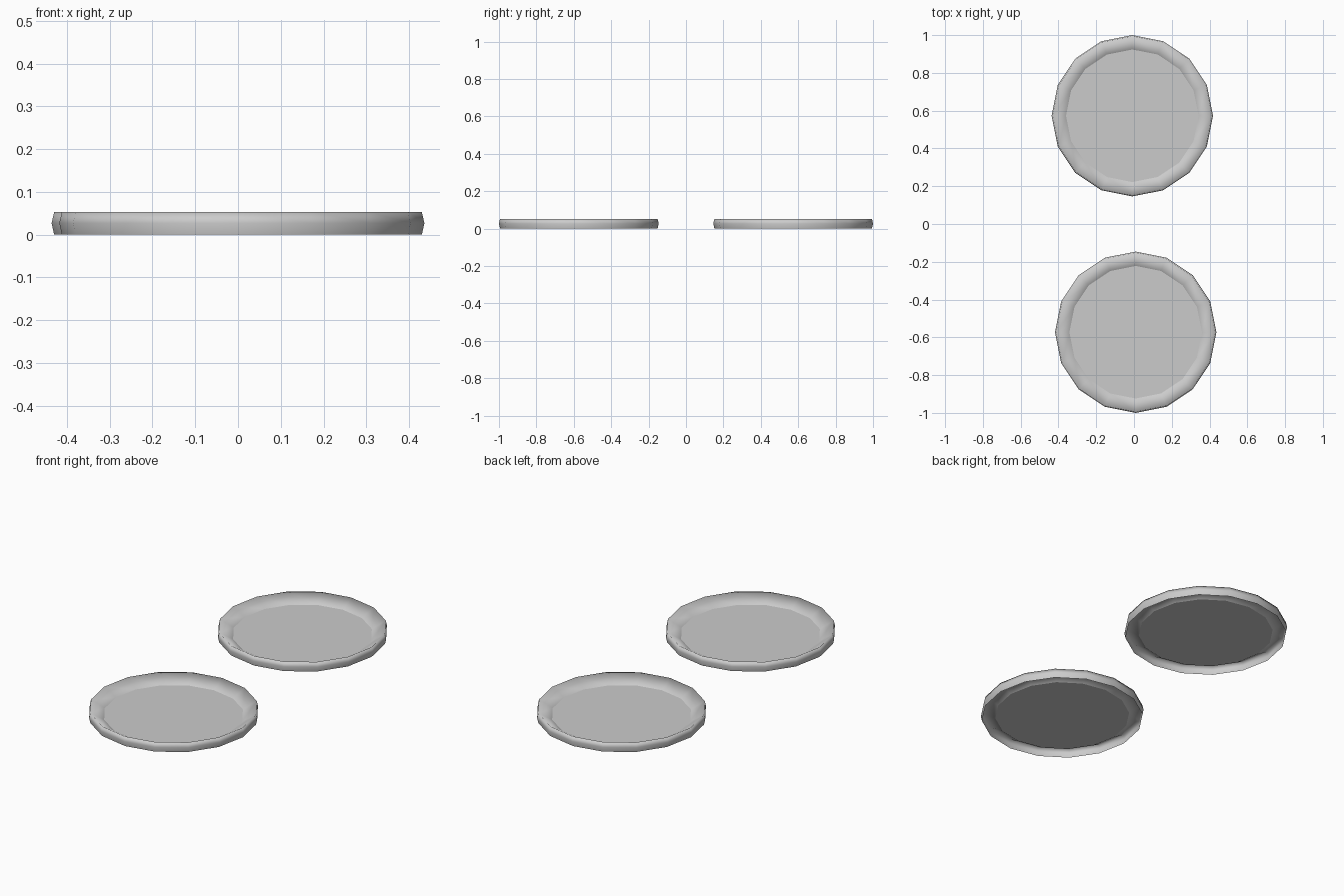
import bpy, bmesh
from math import sin, cos, pi

if "Cube" in bpy.data.objects:
    bpy.data.objects.remove(bpy.data.objects["Cube"])

SIDES = 16
# (radius, height): floor edge, sloped wall up to the rim, outer skirt folding down
PROFILE = [(0.351, 0.012), (0.421, 0.053), (0.427, 0.027), (0.421, 0.0)]


def make_tray(name, x, y):
    bm = bmesh.new()
    rings = []
    for r, z in PROFILE:
        rings.append([bm.verts.new((r * cos(2 * pi * i / SIDES),
                                    r * sin(2 * pi * i / SIDES), z))
                      for i in range(SIDES)])
    # flat floor, kept crisp against the wall
    floor = bm.faces.new(rings[0])
    for e in floor.edges:
        e.smooth = False
    # smooth wall and skirt, hollow underneath
    for a, b in zip(rings, rings[1:]):
        for i in range(SIDES):
            j = (i + 1) % SIDES
            f = bm.faces.new((a[i], b[i], b[j], a[j]))
            f.smooth = True
    mesh = bpy.data.meshes.new(name)
    bm.to_mesh(mesh)
    bm.free()
    obj = bpy.data.objects.new(name, mesh)
    obj.location = (x, y, 0)
    bpy.context.collection.objects.link(obj)
    return obj


# back and front trays, slightly offset sideways
make_tray("back_tray", -0.009, 0.573)
front = make_tray("front_tray", 0.009, -0.573)
front.rotation_euler.z = pi
